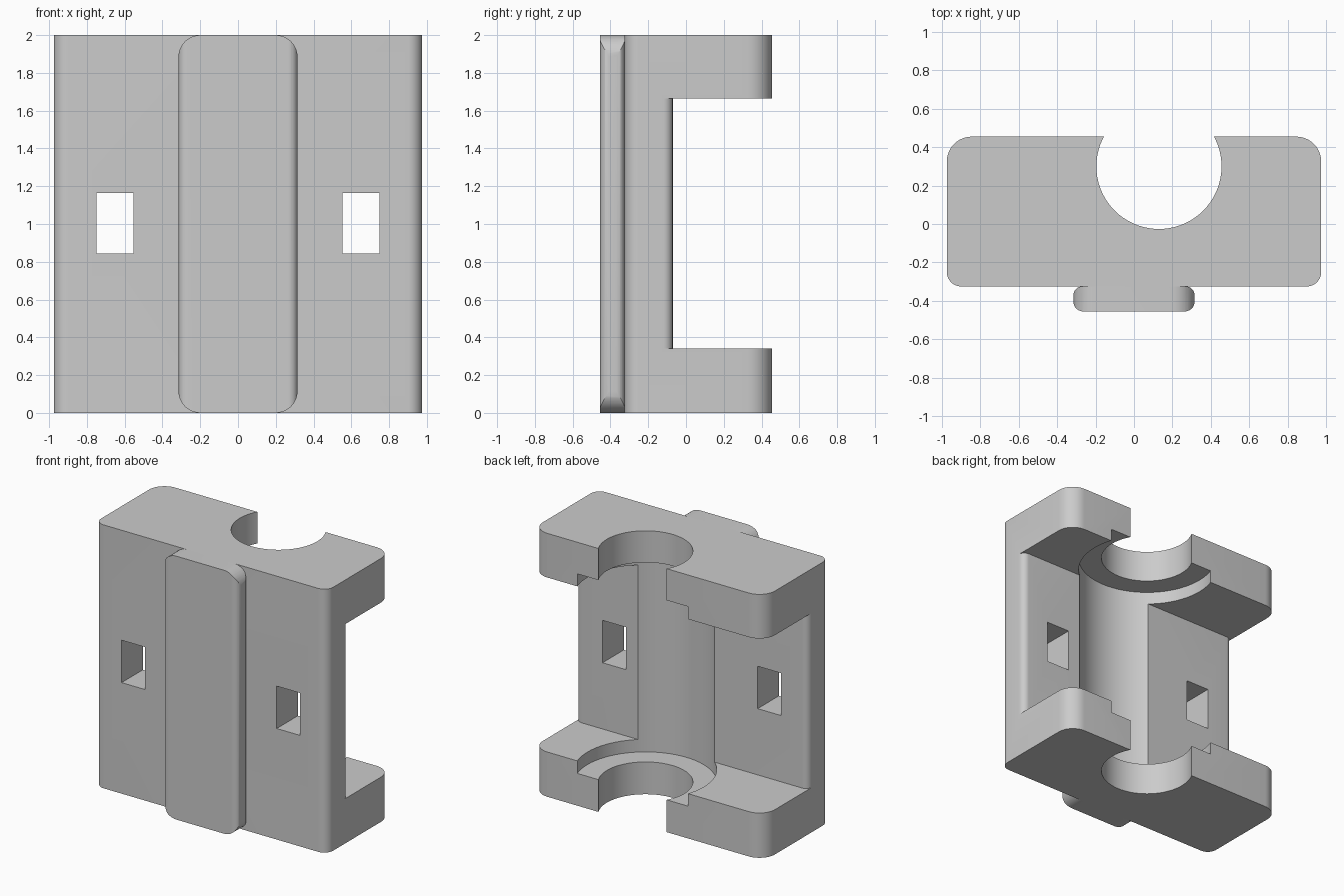
import bpy, bmesh, math
from mathutils import Vector

old = bpy.data.objects.get("Cube")
if old:
    bpy.data.objects.remove(old, do_unlink=True)

grey = bpy.data.materials.new("light_grey")
grey.use_nodes = True
grey.diffuse_color = (0.6, 0.6, 0.6, 1)
grey.node_tree.nodes["Principled BSDF"].inputs["Base Color"].default_value = (0.6, 0.6, 0.6, 1)


def arc(cx, cy, r, start, end, steps=10):
    """Points along an arc, angles in degrees."""
    angles = [math.radians(start + (end - start) * i / steps) for i in range(steps + 1)]
    return [(cx + r * math.cos(a), cy + r * math.sin(a)) for a in angles]


def rounded_rect(half, low, high, r_low, r_high):
    """Symmetric rectangle with its own radius for the low and high corners."""
    return (arc(-half + r_low, low + r_low, r_low, 180, 270)
            + arc(half - r_low, low + r_low, r_low, 270, 360)
            + arc(half - r_high, high - r_high, r_high, 0, 90)
            + arc(-half + r_high, high - r_high, r_high, 90, 180))


def prism(name, profile, start, end, along="z"):
    """Extrude a profile along z, or an x-z profile along y."""
    bm = bmesh.new()
    if along == "z":
        base, push = [(x, y, start) for x, y in profile], (0, 0, end - start)
    else:
        base, push = [(x, start, z) for x, z in profile], (0, end - start, 0)
    face = bm.faces.new([bm.verts.new(p) for p in base])
    out = bmesh.ops.extrude_face_region(bm, geom=[face])
    moved = [g for g in out["geom"] if isinstance(g, bmesh.types.BMVert)]
    bmesh.ops.translate(bm, verts=moved, vec=Vector(push))
    bmesh.ops.recalc_face_normals(bm, faces=bm.faces)
    mesh = bpy.data.meshes.new(name)
    bm.to_mesh(mesh)
    bm.free()
    mesh.materials.append(grey)
    obj = bpy.data.objects.new(name, mesh)
    bpy.context.collection.objects.link(obj)
    return obj


def select_only(obj):
    bpy.ops.object.select_all(action="DESELECT")
    obj.select_set(True)
    bpy.context.view_layer.objects.active = obj


def combine(obj, tool, operation="DIFFERENCE"):
    """Apply a boolean and discard the tool."""
    mod = obj.modifiers.new("cut", "BOOLEAN")
    mod.operation, mod.solver, mod.object = operation, "EXACT", tool
    select_only(obj)
    bpy.ops.object.modifier_apply(modifier=mod.name)
    bpy.data.objects.remove(tool, do_unlink=True)


HALF, FRONT, BACK, WALL = 0.975, -0.325, 0.455, -0.07
BORE_X, BORE_Y = 0.13, 0.3

# Main block with rounded upright edges
body = prism("bearing_block", rounded_rect(HALF, FRONT, BACK, 0.075, 0.13), 0, 2)

# Open pocket between the end flanges, rounding the outer edges of the wall
r = 0.05
left = [(-1.1, 1), (-1.1, WALL - r)] + arc(-HALF + r, WALL - r, r, 180, 90)
right = [(-x, y) for x, y in reversed(left)]
combine(body, prism("pocket_cutter", left + right, 0.34, 1.665))

# Wide bearing seat, then the shaft bore through both flanges
for name, radius, low, high in (("seat_cutter", 0.49, 0.245, 1.76),
                                ("bore_cutter", 0.326, -0.1, 2.1)):
    circle = arc(BORE_X, BORE_Y, radius, 0, 360, 72)[:-1]
    combine(body, prism(name, circle, low, high))

# Tie slots through the wall
for side in (-1, 1):
    a, b = side * 0.553, side * 0.75
    slot = [(a, 0.843), (b, 0.843), (b, 1.165), (a, 1.165)]
    combine(body, prism("slot_cutter", slot, -0.6, 0.1, "y"))

# Front rail: rounded section trimmed by a rounded outline
rail = prism("front_rail", rounded_rect(0.315, -0.455, FRONT, 0.05, 0.045), 0, 2)
outline = rounded_rect(0.315, 0, 2, 0.115, 0.115)
combine(rail, prism("rail_outline", outline, -0.6, 0, "y"), "INTERSECT")

# Smooth the curves and keep the edges sharp
for obj in (body, rail):
    select_only(obj)
    bpy.ops.object.shade_smooth_by_angle(angle=math.radians(30))
